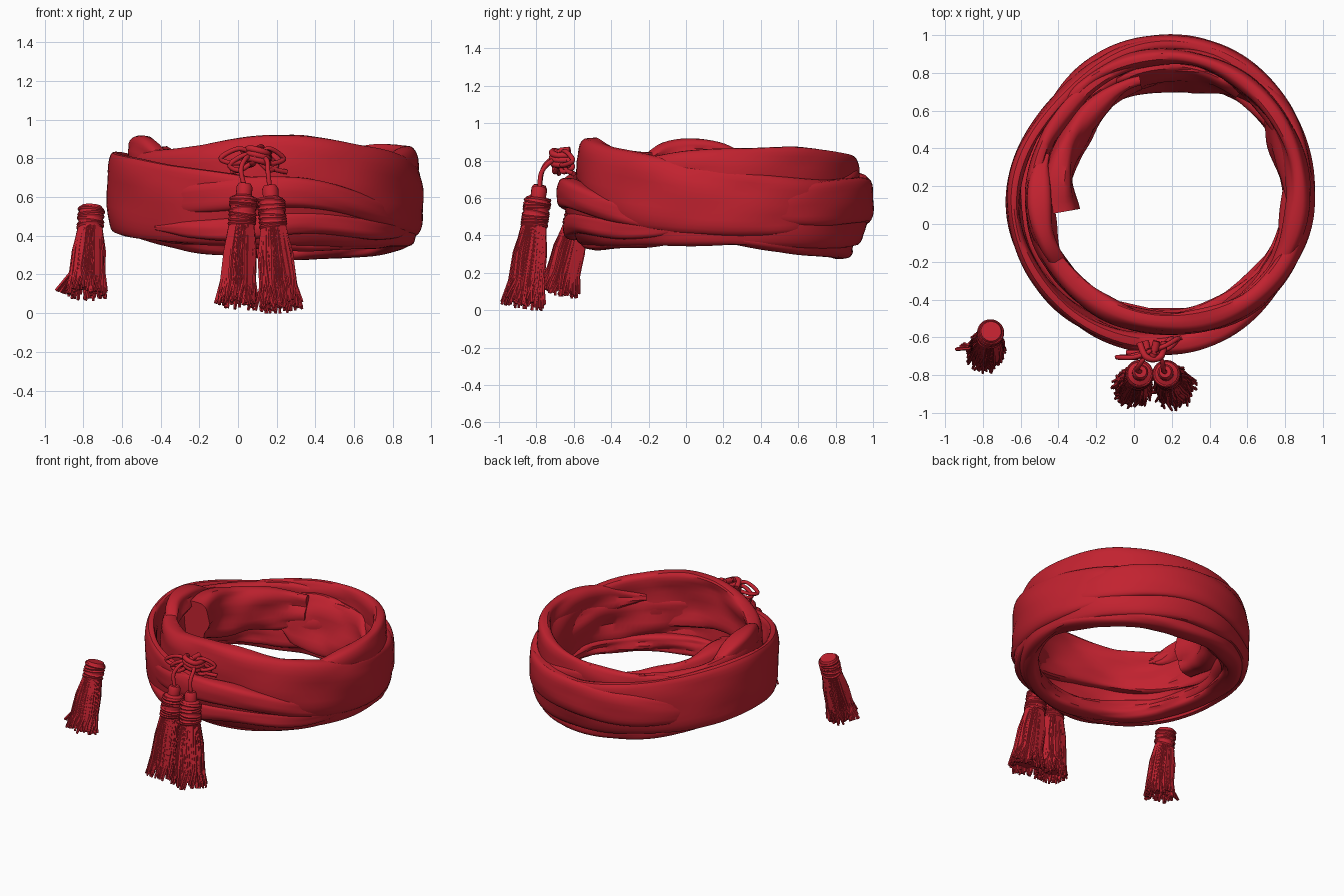
import bpy, bmesh, math, random
from mathutils import Vector

if "Cube" in bpy.data.objects:
    bpy.data.objects.remove(bpy.data.objects["Cube"])

random.seed(4)
red = bpy.data.materials.new("deep red cloth")
red.diffuse_color = (0.54, 0.016, 0.029, 1)
red.use_nodes = True
red.node_tree.nodes["Principled BSDF"].inputs["Base Color"].default_value = red.diffuse_color
CX, CY = 0.14, 0.155          # centre of the scarf ring


def finish(name, bm, angle=40):
    bmesh.ops.recalc_face_normals(bm, faces=bm.faces)
    me = bpy.data.meshes.new(name)
    bm.to_mesh(me)
    bm.free()
    me.materials.append(red)
    ob = bpy.data.objects.new(name, me)
    bpy.context.collection.objects.link(ob)
    bpy.ops.object.select_all(action='DESELECT')
    ob.select_set(True)
    bpy.context.view_layer.objects.active = ob
    bpy.ops.object.shade_smooth_by_angle(angle=math.radians(angle))
    return ob


def skin(bm, rings, closed=False):
    """Join rings of points into a tube, capped unless closed."""
    vs = [[bm.verts.new(p) for p in ring] for ring in rings]
    n = len(vs[0])
    for i in range(len(vs) if closed else len(vs) - 1):
        a, b = vs[i], vs[(i + 1) % len(vs)]
        for j in range(n):
            k = (j + 1) % n
            bm.faces.new((a[j], a[k], b[k], b[j]))
    if not closed:
        bm.faces.new(vs[0])
        bm.faces.new(vs[-1])


def spline(keys, t, closed):
    """Catmull-Rom through tuples, t from 0 to 1."""
    n = len(keys)
    f = t * (n if closed else n - 1)
    i = int(math.floor(f))
    if not closed:
        i = min(i, n - 2)
    u = f - i
    pick = (lambda q: keys[q % n]) if closed else (lambda q: keys[max(0, min(n - 1, q))])
    return [0.5 * (2 * b + (c - a) * u + (2 * a - 5 * b + 4 * c - d) * u * u
                   + (3 * b - a - 3 * c + d) * u ** 3)
            for a, b, c, d in zip(pick(i - 1), pick(i), pick(i + 1), pick(i + 2))]


def band(name, keys, start=0, end=360, wrinkle=0.012, seed=0, hollow=0):
    """Cloth fold round the ring; keys are outer radius, inner radius, low z, high z
    and optional outward lean; hollow dishes the inner face."""
    keys = [k if len(k) == 5 else k + (0,) for k in keys]
    closed = end - start == 360
    steps = int((end - start) / 3)
    sides = 28
    rings = []
    for i in range(steps + (0 if closed else 1)):
        t = i / steps
        th = math.radians(start + (end - start) * t)
        ro, ri, lo, hi, lean = spline(keys, t, closed)
        if not closed:      # loose folds taper away at both ends
            f = min(1, 0.35 + 6 * min(t, 1 - t)) if name != "loose_flap" else 1
            lo, hi = (lo + hi) / 2 - (hi - lo) / 2 * f, (lo + hi) / 2 + (hi - lo) / 2 * f
        ring = []
        for j in range(sides):
            a = 2 * math.pi * j / sides
            c, s = math.cos(a), math.sin(a)
            x = math.copysign(abs(c) ** 0.65, c)
            z = math.copysign(abs(s) ** 0.75, s)
            if c < 0:
                x += hollow * (1 - z * z)
            # creases run slightly diagonally along the cloth
            w = abs(math.sin(2 * th + 3.2 * z + seed)) - 0.6
            w += 0.6 * math.sin(7 * th + 2.5 * z + 2 * seed)
            w += 0.6 * (abs(math.sin(5 * th - 2 * z + 3 * seed)) - 0.6)
            w *= wrinkle * (0.6 if c > 0 else 1.3)
            r = (ro + ri) / 2 + (ro - ri) / 2 * x + w * c + lean * z
            h = (lo + hi) / 2 + (hi - lo) / 2 * z + w * s * 0.7
            ring.append((CX + r * math.cos(th), CY + r * math.sin(th), h))
        rings.append(ring)
    bm = bmesh.new()
    skin(bm, rings, closed)
    return finish(name, bm, 35)


def tube(bm, pts, radii, sides=5):
    pts = [Vector(p) for p in pts]
    rings = []
    for i, p in enumerate(pts):
        d = (pts[min(i + 1, len(pts) - 1)] - pts[max(i - 1, 0)]).normalized()
        u = d.cross(Vector((0.3, 1, 0.2))).normalized()
        v = d.cross(u)
        r = radii[i] if isinstance(radii, list) else radii
        rings.append([p + r * (u * math.cos(2 * math.pi * k / sides) + v * math.sin(2 * math.pi * k / sides))
                      for k in range(sides)])
    skin(bm, rings)


# --- Scarf: wraps listed at every 45 degrees from the right side, anticlockwise
band("upper_wrap", [(.815, .70, .40, .76), (.83, .72, .42, .70), (.75, .63, .48, .77, .04), (.69, .58, .48, .79, .04),
                    (.715, .59, .50, .85, .01), (.72, .57, .55, .85), (.74, .59, .56, .92), (.80, .65, .45, .87)],
     seed=1, hollow=.7)
band("shoulder_fold", [(.76, .68, .62, .78), (.79, .67, .58, .855), (.79, .69, .56, .87), (.78, .70, .56, .84),
                       (.76, .68, .54, .80), (.72, .66, .60, .78)], -50, 150, 0.010, 3.4)
band("lower_wrap", [(.785, .69, .35, .62), (.83, .74, .33, .69, .015), (.82, .72, .35, .72, .025),
                    (.77, .68, .38, .78), (.815, .735, .42, .835), (.82, .73, .37, .78, .01),
                    (.795, .69, .35, .69, .045), (.775, .67, .34, .56, .03)], wrinkle=0.008, seed=2.3, hollow=.3)
band("base_roll", [(.77, .66, .36, .46), (.79, .65, .29, .43), (.74, .61, .28, .42), (.73, .60, .34, .46),
                   (.76, .62, .41, .52), (.75, .62, .37, .50), (.715, .61, .33, .46), (.73, .63, .33, .45)],
     wrinkle=0.01, seed=0.6)
band("inner_lining", [(.74, .66, .40, .72), (.76, .69, .38, .74), (.69, .60, .36, .70, .03),
                      (.68, .58, .38, .70, .03), (.70, .61, .44, .74), (.71, .65, .42, .72),
                      (.73, .67, .40, .72), (.73, .67, .38, .70)], wrinkle=0.016, seed=4)
band("back_fold", [(.80, .75, .48, .60), (.845, .76, .45, .68), (.855, .76, .47, .71), (.82, .72, .44, .68),
                   (.75, .70, .47, .58)], 5, 150, 0.006, 3)
band("front_roll", [(.80, .74, .50, .62), (.83, .75, .52, .69), (.85, .74, .55, .70), (.81, .72, .47, .60),
                    (.77, .70, .40, .50)], 215, 350, 0.006, 1)
band("front_fold", [(.81, .74, .40, .48), (.82, .74, .38, .49), (.80, .70, .41, .53), (.79, .7, .38, .50),
                    (.77, .7, .40, .48)], 225, 350, 0.006, 5)
# Folds hanging inside the ring
band("loose_flap", [(.65, .58, .52, .74), (.62, .52, .50, .78, .02), (.61, .48, .50, .82, .02), (.63, .47, .52, .85),
                    (.65, .45, .56, .85)], 100, 190, 0.014, 1.5)
band("side_panel", [(.76, .68, .50, .74), (.75, .645, .46, .78, .02), (.75, .64, .44, .80, .03),
                    (.78, .71, .50, .76)], -14, 42, 0.010, 2.6)
band("back_panel", [(.72, .66, .40, .72), (.68, .60, .36, .72, .05), (.65, .58, .36, .74, .06),
                    (.63, .57, .40, .72, .04)], 52, 116, 0.014, 0.4)
band("raised_crease", [(.68, .62, .74, .80), (.70, .59, .76, .885), (.71, .58, .76, .92), (.70, .6, .74, .90),
                       (.67, .62, .74, .8)], 160, 220, 0.012, 2)


# --- Tassels: wrapped head and a skirt of strands around a solid core
def tassel(name, top, bottom, stub, head, head_r, skirt_r):
    top, bottom = Vector(top), Vector(bottom)
    axis = bottom - top
    length = axis.length
    rot = Vector((0, 0, 1)).rotation_difference(axis.normalized())
    place = lambda r, a, d: top + rot @ Vector((r * math.cos(a), r * math.sin(a), d))

    def lathe(bm, profile, sides=20):
        skin(bm, [[place(r, 2 * math.pi * k / sides, d) for k in range(sides)] for r, d in profile])

    bm = bmesh.new()
    prof = [(head_r * .45, 0), (head_r * .6, stub * .3), (head_r * .58, stub)] if stub else [(head_r * .8, 0)]
    prof += [(head_r * .9, stub + .012), (head_r * .95, stub + head * .5), (head_r * .88, stub + head)]
    lathe(bm, prof)
    # slightly tilted thread windings
    n = int(head / 0.019)
    for i in range(n):
        d0 = stub + 0.022 + (head - 0.02) * i / n
        tilt, ph = random.uniform(.003, .014), random.uniform(0, 6.28)
        rings = []
        for k in range(24):
            a = 2 * math.pi * k / 24
            d = d0 + tilt * math.sin(a + ph)
            rings.append([place(head_r * .95 + .008 * math.cos(q), a, d + .010 * math.sin(q))
                          for q in (0, 1.26, 2.51, 3.77, 5.03)])
        skin(bm, rings, True)
    finish(name + "_head", bm, 50)

    bm = bmesh.new()
    d0 = stub + head - .01
    lathe(bm, [(head_r * .8, d0), (skirt_r * .75, d0 + .12), (skirt_r * .82, length - .05)])
    for i in range(110):
        a = i * 2.39996
        inner = math.sqrt(random.uniform(.45, 1))
        end = length + random.uniform(-.035, .01)
        r1, r2 = skirt_r * .84 * max(inner, .9), skirt_r * inner
        wob = random.uniform(-.25, .25)
        tube(bm, [place(head_r * .85, a, d0), place(r1 * .97, a + wob * .3, d0 + (end - d0) * .35),
                  place(r1 * 1.05, a - wob * .3, d0 + (end - d0) * .72),
                  place(r2 * random.uniform(.95, 1.2), a + wob, end)], [.008, .010, .010, .007])
    finish(name + "_skirt", bm, 50)


tassel("left_tassel", (.035, -.782, .67), (-.012, -.872, .04), .06, .165, .070, .101)
tassel("right_tassel", (.165, -.782, .66), (.216, -.872, .02), .06, .165, .070, .107)
tassel("loose_tassel", (-.757, -.568, .553), (-.788, -.685, .09), 0, .125, .067, .100)

# Stray strands flaring from the loose tassel
bm = bmesh.new()
for i in range(7):
    s = random.uniform(0, .05)
    tube(bm, [(-.82, -.64, .32 - s), (-.87, -.66, .22 - s), (-.965 + 1.4 * s, -.68 + s, .125 - .5 * s)], .009)
finish("stray_strands", bm)

# --- Cord: two hanging lengths, bow loops and the knot
bm = bmesh.new()


def cord(keys, r=.013):
    tube(bm, [spline(keys, i / 24, False) for i in range(25)], r, 8)


cord([(.07, -.68, .81), (.04, -.73, .80), (.015, -.77, .74), (.035, -.782, .65)])
cord([(.12, -.68, .81), (.15, -.73, .79), (.155, -.775, .73), (.165, -.782, .64)])
for sgn, ext in ((-1, .185), (1, .14)):
    for dz, k in ((0, 1), (-.035, .75)):
        cord([(.095, -.67, .82), (.095 + sgn * ext * .5 * k, -.675 + .03 * sgn, .85 + dz),
              (.095 + sgn * ext * k, -.655 + .05 * sgn, .80 + dz),
              (.095 + sgn * ext * .6 * k, -.68 + .02 * sgn, .775 + dz), (.095, -.67, .80)])
cord([(.10, -.65, .80), (.17, -.64, .75), (.25, -.60, .73)])
cord([(.08, -.67, .80), (.03, -.68, .75), (-.04, -.68, .73)])
for k in range(3):      # bands of the knot
    z = .79 + .025 * k
    cord([(.03, -.63, z - .01), (.06, -.70, z + .01), (.11, -.715, z), (.15, -.69, z - .012), (.16, -.62, z - .01)], .018)
cord([(.06, -.62, .77), (.08, -.70, .785), (.10, -.70, .84), (.12, -.62, .855)], .02)
finish("bow_cord", bm, 60)
